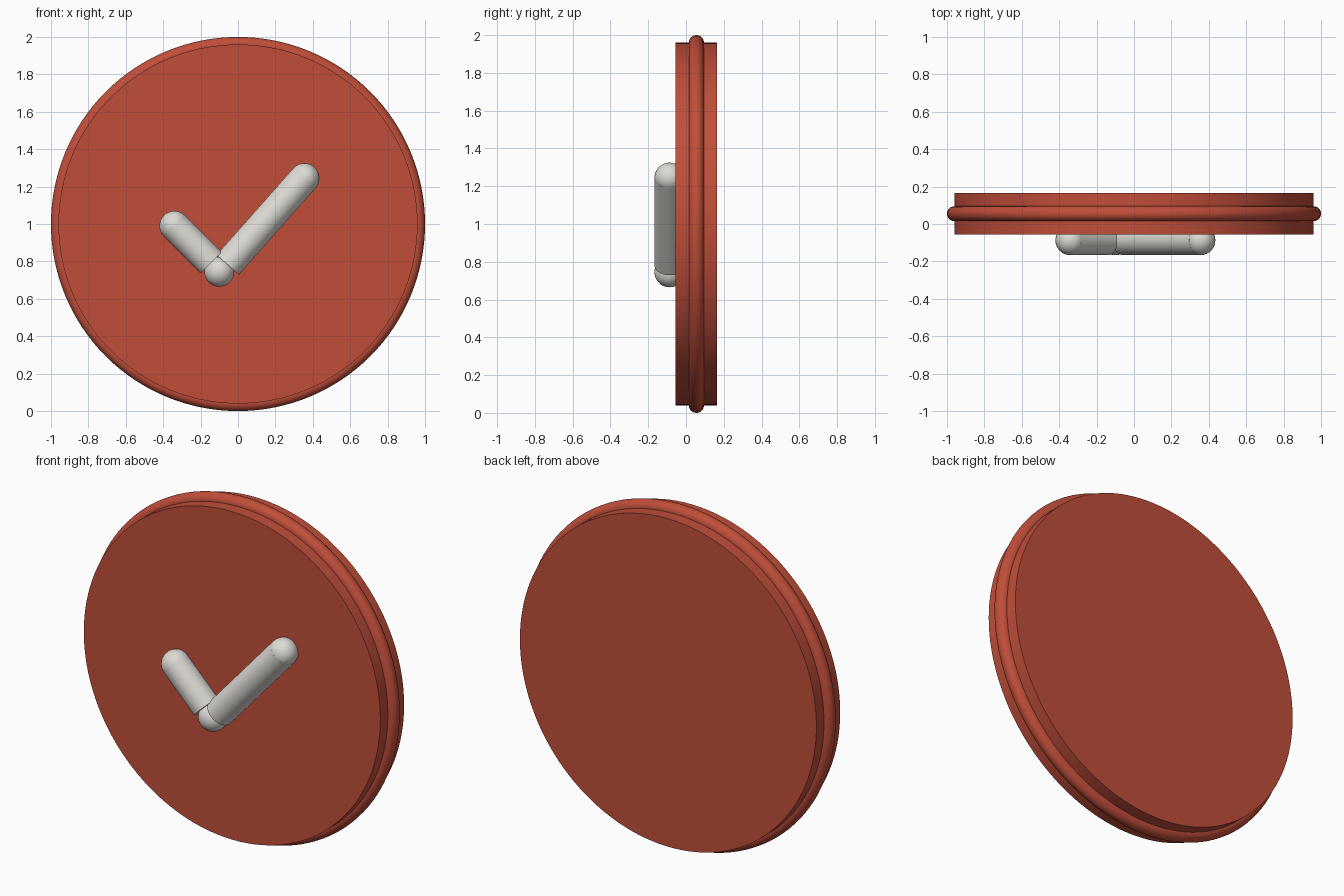
import bpy
import math
from mathutils import Vector

cube = bpy.data.objects.get("Cube")
if cube:
    bpy.data.objects.remove(cube, do_unlink=True)


def make_material(name, rgb):
    mat = bpy.data.materials.new(name)
    mat.use_nodes = True
    mat.diffuse_color = (*rgb, 1)
    mat.node_tree.nodes["Principled BSDF"].inputs["Base Color"].default_value = (*rgb, 1)
    return mat


red = make_material("brick red", (0.53, 0.076, 0.042))
white = make_material("off white", (0.73, 0.71, 0.67))


def finish(name, mat):
    obj = bpy.context.object
    obj.name = name
    obj.data.materials.append(mat)
    bpy.ops.object.shade_smooth_by_angle(angle=math.radians(35))
    return obj


def rod(name, start, end, radius, mat, sides=48):
    a, b = Vector(start), Vector(end)
    turn = (b - a).to_track_quat("Z", "Y").to_euler()
    bpy.ops.mesh.primitive_cylinder_add(vertices=sides, radius=radius, depth=(b - a).length,
                                        location=(a + b) / 2, rotation=turn)
    return finish(name, mat)


# Round body
DISC_R, MID_Y = 0.96, 0.055
rod("disc", (0, MID_Y - 0.11, 1), (0, MID_Y + 0.11, 1), DISC_R, red, 128)

# Rounded band around the rim
bpy.ops.mesh.primitive_torus_add(major_segments=128, minor_segments=24,
                                 major_radius=DISC_R, minor_radius=0.04,
                                 location=(0, MID_Y, 1), rotation=(math.pi / 2, 0, 0))
finish("rim_band", red)

# Check mark: two rods with balls at the tips and the corner
R, Y = 0.08, -0.087
left_tip = (-0.34, Y, 0.99)
corner = (-0.10, Y, 0.745)
right_tip = (0.355, Y, 1.245)
rod("check_short_arm", left_tip, (-0.143, Y, 0.793), R, white)
rod("check_long_arm", (-0.055, Y, 0.782), right_tip, R, white)
for name, spot in (("check_left_ball", left_tip), ("check_corner_ball", corner),
                   ("check_right_ball", right_tip)):
    bpy.ops.mesh.primitive_uv_sphere_add(segments=32, ring_count=16, radius=R, location=spot)
    finish(name, white)
